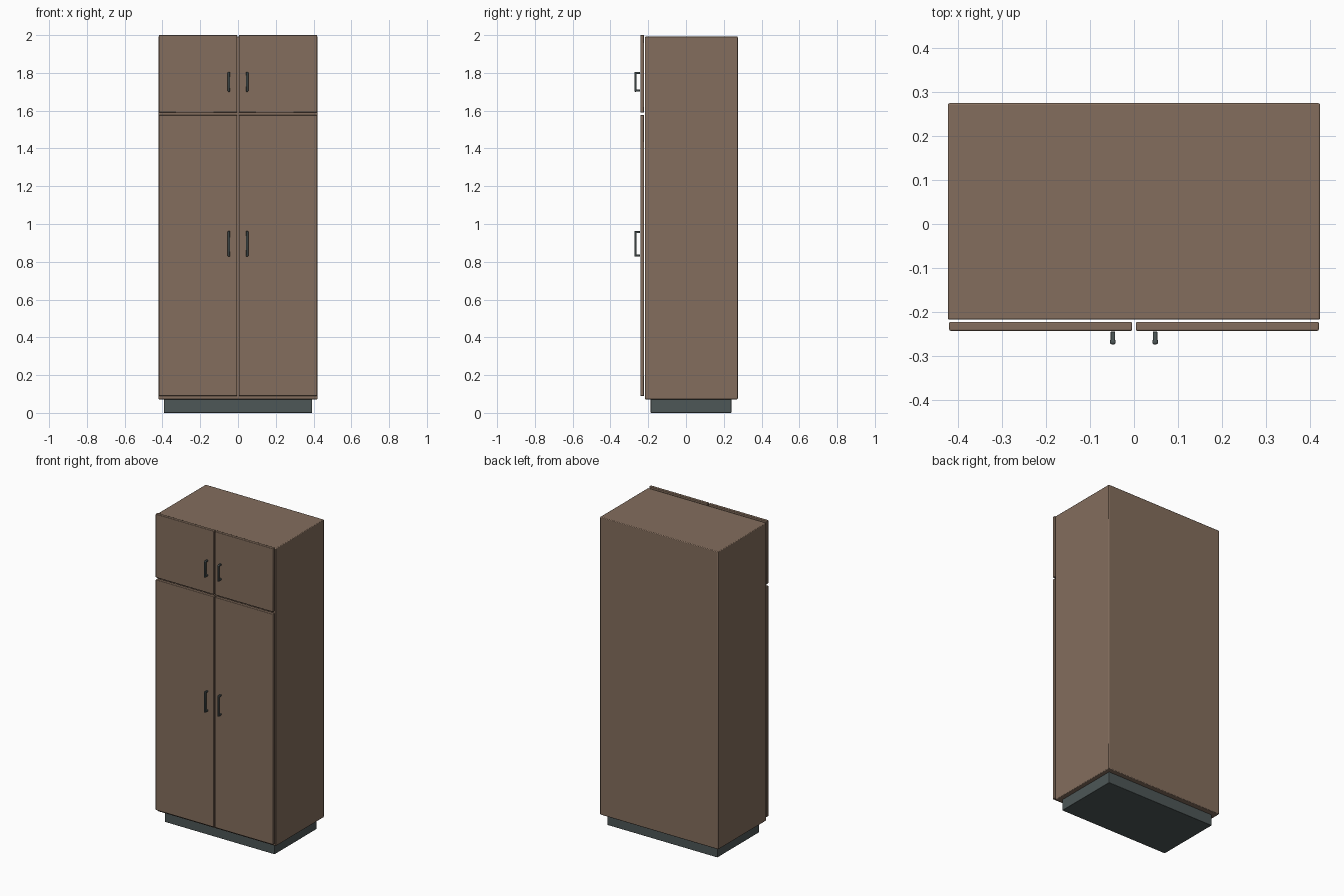
import bpy

if "Cube" in bpy.data.objects:
    bpy.data.objects.remove(bpy.data.objects["Cube"])


def material(name, color):
    m = bpy.data.materials.new(name)
    m.diffuse_color = (*color, 1)
    m.use_nodes = True
    m.node_tree.nodes["Principled BSDF"].inputs["Base Color"].default_value = m.diffuse_color
    return m


WOOD = material("brown_wood", (0.23, 0.155, 0.11))
METAL = material("dark_metal", (0.075, 0.095, 0.095))


def box(name, lo, hi, mat, bevel):
    """Box between two corners with softened edges."""
    bpy.ops.mesh.primitive_cube_add(size=1, location=[(a + b) / 2 for a, b in zip(lo, hi)])
    ob = bpy.context.object
    ob.name = name
    ob.scale = [b - a for a, b in zip(lo, hi)]
    bpy.ops.object.transform_apply(location=False, rotation=False, scale=True)
    ob.data.materials.append(mat)
    mod = ob.modifiers.new("edge_bevel", "BEVEL")
    mod.width = bevel
    mod.segments = 2
    bpy.ops.object.shade_smooth_by_angle()
    return ob


def handle(name, x, z0, z1):
    """Upright pull bar on two short posts."""
    box(name + "_bar", (x - 0.0065, -0.273, z0), (x + 0.0065, -0.261, z1), METAL, 0.004)
    for end, z in (("lower", z0 + 0.006), ("upper", z1 - 0.006)):
        box(f"{name}_{end}_post", (x - 0.005, -0.265, z - 0.005),
            (x + 0.005, -0.244, z + 0.005), METAL, 0.001)


# Recessed plinth and cabinet body
box("plinth", (-0.392, -0.187, 0), (0.392, 0.24, 0.075), METAL, 0.002)
box("cabinet_body", (-0.422, -0.217, 0.072), (0.422, 0.274, 1.992), WOOD, 0.004)

# Tall lower doors, short upper doors and their handles
for side, s in (("left", -1), ("right", 1)):
    for level, z0, z1, h0, h1 in (("lower", 0.09, 1.577, 0.828, 0.963),
                                  ("upper", 1.59, 2.0, 1.70, 1.806)):
        x0, x1 = sorted((s * 0.004, s * 0.419))
        box(f"{side}_{level}_door", (x0, -0.242, z0), (x1, -0.222, z1), WOOD, 0.003)
        handle(f"{side}_{level}_handle", s * 0.048, h0, h1)
